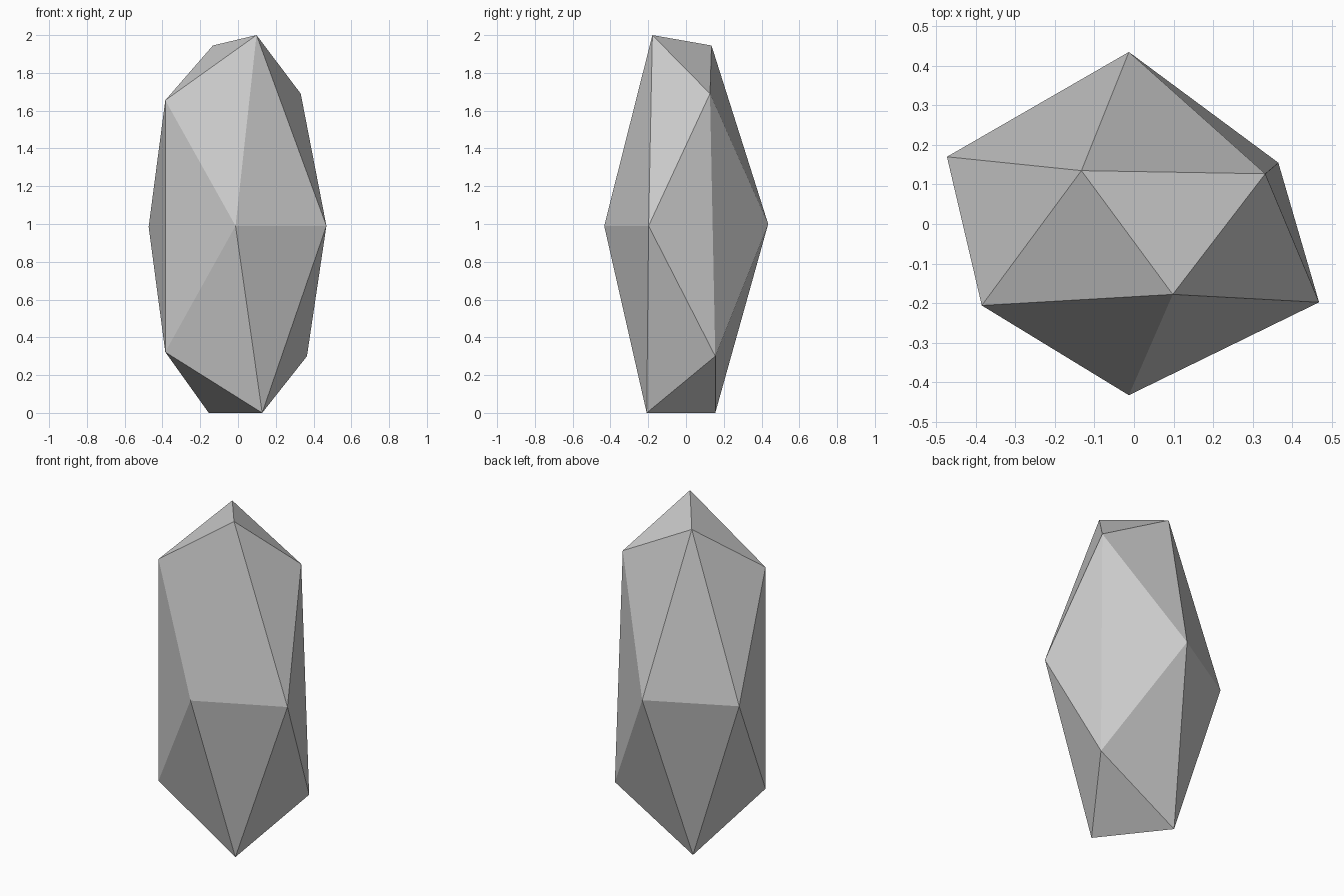
import bpy, bmesh

if "Cube" in bpy.data.objects:
    bpy.data.objects.remove(bpy.data.objects["Cube"])

# Corner points of a tall faceted stone: upper ring, waist, lower ring
upper = [(-0.133, 0.135, 1.945), (0.098, -0.178, 2.0),
         (0.332, 0.127, 1.69), (-0.385, -0.206, 1.655)]
waist = [(-0.013, 0.435, 1.0), (-0.473, 0.17, 0.985),
         (0.468, -0.198, 0.99), (-0.013, -0.433, 0.99)]
lower = [(-0.155, 0.155, 0.0), (0.128, -0.208, 0.0),
         (0.365, 0.155, 0.3), (-0.385, -0.206, 0.322)]

# The stone is convex, so its hull gives the twenty flat facets
bm = bmesh.new()
for point in upper + waist + lower:
    bm.verts.new(point)
bmesh.ops.convex_hull(bm, input=bm.verts[:])
bmesh.ops.recalc_face_normals(bm, faces=bm.faces[:])

mesh = bpy.data.meshes.new("faceted_stone")
bm.to_mesh(mesh)
bm.free()
stone = bpy.data.objects.new("faceted_stone", mesh)
bpy.context.collection.objects.link(stone)
